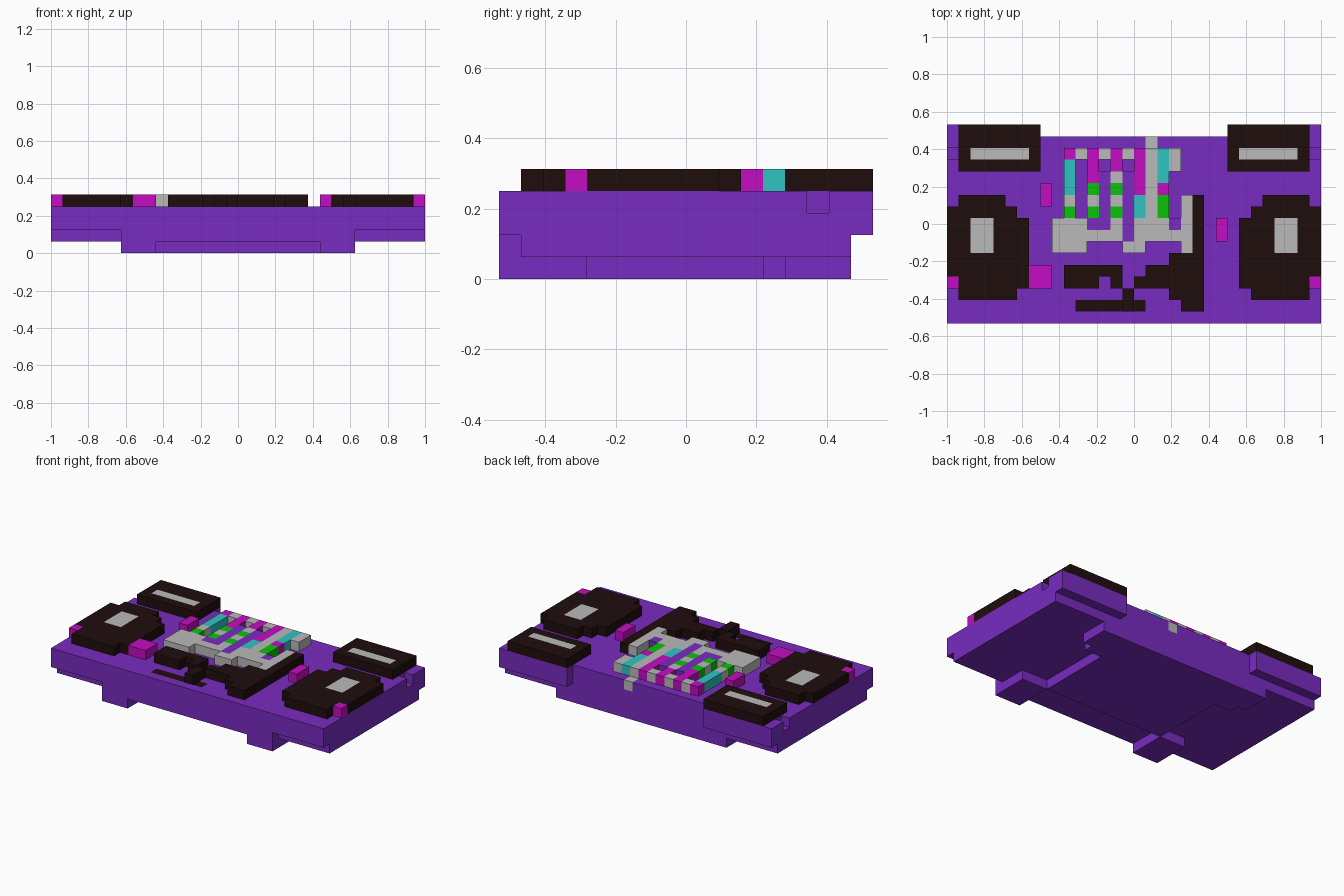
import bpy
import bmesh
from mathutils import Vector

cube = bpy.data.objects.get("Cube")
if cube:
    bpy.data.objects.remove(cube, do_unlink=True)

U = 1 / 16                      # size of one block
W, D = 32, 17                   # blocks across and deep


def material(name, rgb):
    m = bpy.data.materials.new(name)
    m.use_nodes = True
    col = (*rgb, 1)
    m.diffuse_color = col
    m.node_tree.nodes["Principled BSDF"].inputs["Base Color"].default_value = col
    return m


MATS = {
    "P": material("purple", (0.19, 0.025, 0.53)),
    "K": material("near_black", (0.014, 0.004, 0.004)),
    "W": material("light_grey", (0.49, 0.49, 0.49)),
    "M": material("magenta", (0.54, 0.004, 0.54)),
    "C": material("cyan", (0.03, 0.55, 0.55)),
    "G": material("green", (0.003, 0.55, 0.003)),
}

# The four corners of each block side, by outward direction
SIDES = {}
for axis in range(3):
    for s in (0, 1):
        n = [0, 0, 0]
        n[axis] = 2 * s - 1
        quad = []
        for a, b in ((0, 0), (1, 0), (1, 1), (0, 1)):
            p = [0, 0, 0]
            p[axis], p[(axis + 1) % 3], p[(axis + 2) % 3] = s, a, b
            quad.append(tuple(p))
        SIDES[tuple(n)] = quad if s else quad[::-1]


def blocks(name, cells):
    """Outer shell of a set of coloured blocks, with flat regions merged."""
    keys = sorted(set(cells.values()))
    bm = bmesh.new()
    verts = {}
    for (i, j, k), key in cells.items():
        for (dx, dy, dz), quad in SIDES.items():
            if (i + dx, j + dy, k + dz) in cells:
                continue
            corners = []
            for a, b, c in quad:
                g = (i + a, j + b, k + c)
                if g not in verts:
                    verts[g] = bm.verts.new(Vector((g[0] - W / 2, g[1] - D / 2, g[2])) * U)
                corners.append(verts[g])
            bm.faces.new(corners).material_index = keys.index(key)
    bmesh.ops.dissolve_limit(bm, angle_limit=0.02, verts=bm.verts[:],
                             edges=bm.edges[:], delimit={'MATERIAL'})
    bmesh.ops.triangulate(bm, faces=bm.faces[:])
    mesh = bpy.data.meshes.new(name)
    bm.to_mesh(mesh)
    bm.free()
    for key in keys:
        mesh.materials.append(MATS[key])
    ob = bpy.data.objects.new(name, mesh)
    bpy.context.collection.objects.link(ob)
    return ob


def fill(cells, key, i, j, k=(4, 4)):
    """Add a box of blocks, inclusive ranges."""
    for a in range(i[0], i[1] + 1):
        for b in range(j[0], j[1] + 1):
            for c in range(k[0], k[1] + 1):
                cells[a, b, c] = key


def mirrored(cells):
    return {(W - 1 - i, j, k): key for (i, j, k), key in cells.items()}


def picture(rows, left, top, k=4):
    """Raised blocks from a small character drawing."""
    return {(left + x, top - y, k): ch
            for y, row in enumerate(rows) for x, ch in enumerate(row) if ch != "."}


# Slab body: wide upper deck, stepped underside, side notches
half = {}
fill(half, "P", (0, 15), (0, 15), (2, 3))
fill(half, "P", (0, 7), (16, 16), (2, 3))
fill(half, "P", (0, 15), (1, 15), (1, 1))
fill(half, "P", (6, 15), (0, 0), (1, 1))
fill(half, "P", (6, 8), (0, 3), (0, 0))
fill(half, "P", (9, 15), (4, 15), (0, 0))
fill(half, "P", (7, 8), (12, 12), (0, 0))
fill(half, "P", (6, 8), (13, 15), (0, 0))
del half[0, 14, 3]
body = {**half, **mirrored(half)}
fill(body, "K", (11, 16), (1, 1), (3, 3))       # flush mouth line
fill(body, "W", (17, 17), (15, 15), (3, 3))     # drip on the rear edge
blocks("body", body)

# Corner pads, front and rear, on each side
rear = {}
fill(rear, "K", (1, 7), (13, 16))
fill(rear, "W", (2, 6), (14, 14))
front = {}
fill(front, "K", (1, 4), (10, 10))
fill(front, "K", (0, 5), (9, 9))
fill(front, "K", (0, 6), (3, 8))
fill(front, "K", (1, 5), (2, 2))
fill(front, "W", (2, 3), (6, 8))
fill(front, "M", (0, 0), (3, 3))
for side, flip in (("right", False), ("left", True)):
    for part, cells in (("rear_pad", rear), ("front_pad", front)):
        blocks(side + "_" + part, mirrored(cells) if flip else cells)

# Loose magenta studs
for name, i, j in (("large_stud", (7, 8), (3, 4)),
                   ("right_stud", (8, 8), (10, 11)),
                   ("left_stud", (23, 23), (7, 8))):
    stud = {}
    fill(stud, "M", i, j)
    blocks(name, stud)

# Striped emblem with a pale jaw
blocks("emblem", picture([
    ".MWMWMWMWCW.",
    ".C.M.M.MWCW.",
    ".C.MPWPMWC..",
    ".C.GPGPMWM..",
    ".W.WPWPCWG.W",
    ".G.GPGPCWG.W",
    "WWWPPWPWWWPW",
    "WWWWWWPWWWWW",
    "WWW...WW...W",
], 9, 14))

# Dark outline under the emblem
blocks("emblem_outline", picture([
    "...........K",
    "...........K",
    "...........K",
    "...........K",
    "...........K",
    ".........KKK",
    "KKKKK..KKKKK",
    "KKK.K.KKKKKK",
    ".....K...KKK",
    ".....K....KK",
], 10, 10))
